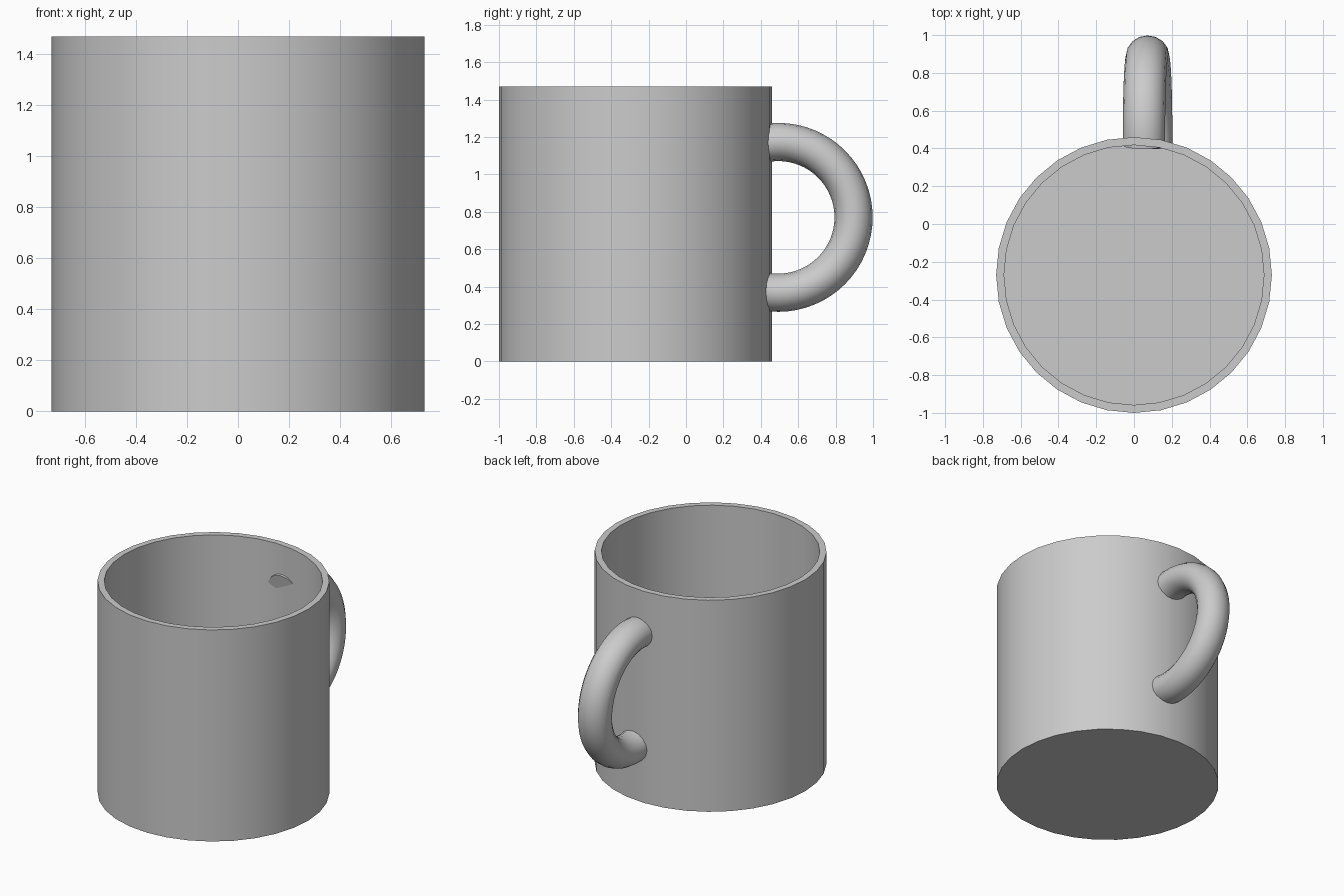
import bpy, bmesh
from math import sin, cos, pi, radians

if "Cube" in bpy.data.objects:
    bpy.data.objects.remove(bpy.data.objects["Cube"])


def make_object(name, bm):
    bmesh.ops.recalc_face_normals(bm, faces=bm.faces)
    mesh = bpy.data.meshes.new(name)
    bm.to_mesh(mesh)
    bm.free()
    obj = bpy.data.objects.new(name, mesh)
    bpy.context.collection.objects.link(obj)
    bpy.ops.object.select_all(action='DESELECT')
    obj.select_set(True)
    bpy.context.view_layer.objects.active = obj
    bpy.ops.object.shade_smooth_by_angle(angle=radians(40))
    return obj


def bridge(bm, rings):
    for a, b in zip(rings, rings[1:]):
        n = len(a)
        for i in range(n):
            j = (i + 1) % n
            bm.faces.new((a[i], a[j], b[j], b[i]))


# Mug body: 32-sided cup with wall thickness and a floor
SIDES, CENTRE_Y, HEIGHT = 32, -0.27, 1.47
R_OUT, R_IN, FLOOR = 0.73, 0.688, 0.042
bm = bmesh.new()
rings = []
for r, z in [(R_OUT, 0), (R_OUT, HEIGHT), (R_IN, HEIGHT), (R_IN, FLOOR)]:
    rings.append([bm.verts.new((r * cos(2 * pi * i / SIDES),
                                CENTRE_Y + r * sin(2 * pi * i / SIDES), z))
                  for i in range(SIDES)])
bridge(bm, rings)
bm.faces.new(rings[0])
bm.faces.new(rings[-1])
make_object("mug_body", bm)

# Handle: slightly leaning partial torus whose ends run into the wall
STEPS, TUBE_SIDES, MAJOR = 36, 16, 0.403
HY, HZ = 0.493, 0.77
bm = bmesh.new()
rings = []
for s in range(STEPS + 1):
    a = radians(-101 + 202 * s / STEPS)
    lean = 0.072 - 0.047 * MAJOR * sin(a)
    ring = []
    for k in range(TUBE_SIDES):
        t = 2 * pi * k / TUBE_SIDES
        r = MAJOR + 0.102 * cos(t)
        ring.append(bm.verts.new((lean + 0.112 * sin(t),
                                  HY + r * cos(a), HZ + r * sin(a))))
    rings.append(ring)
bridge(bm, rings)
bm.faces.new(rings[0])
bm.faces.new(rings[-1])
make_object("handle", bm)
